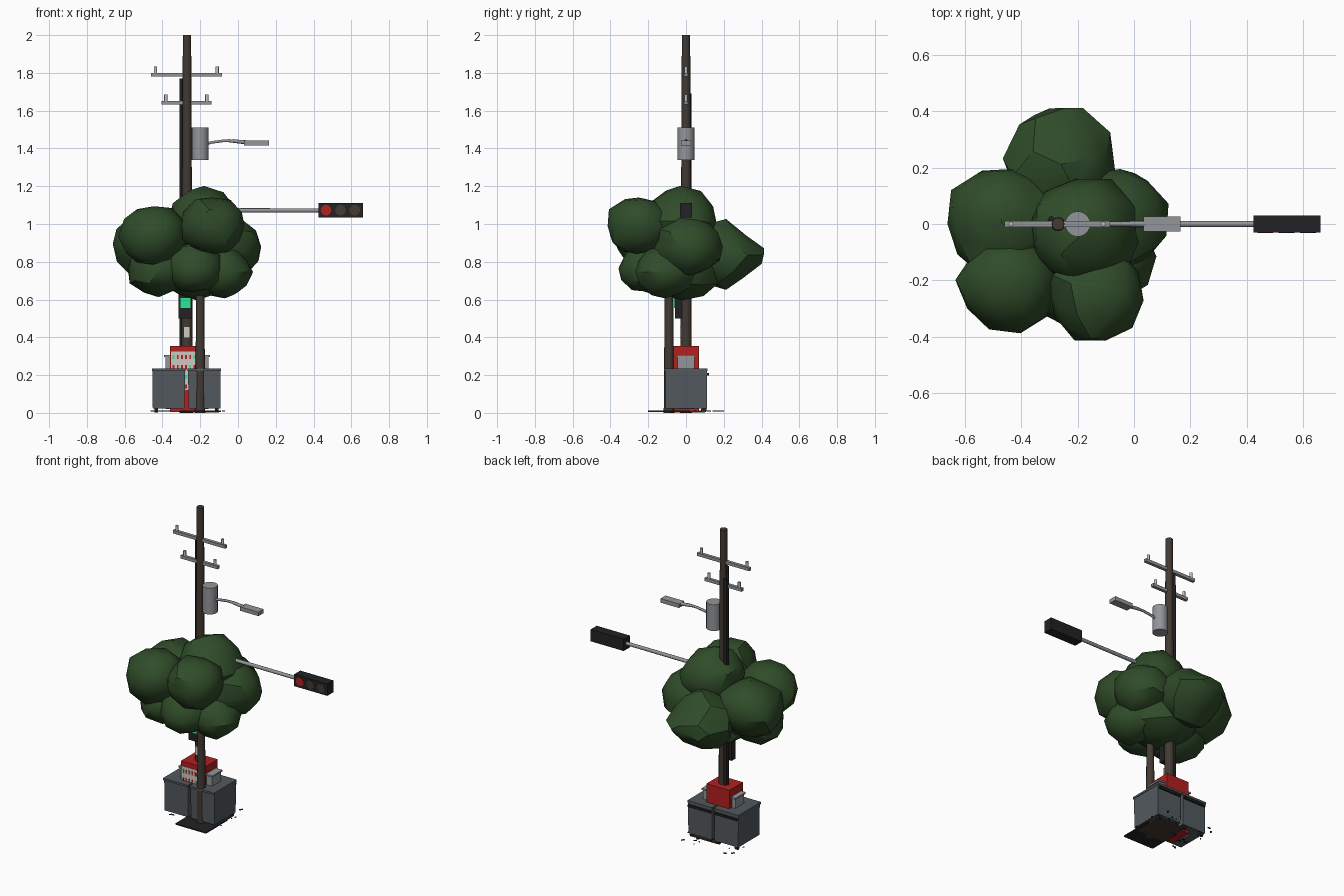
import bpy, math, random
from mathutils import Vector

if "Cube" in bpy.data.objects:
    bpy.data.objects.remove(bpy.data.objects["Cube"])
random.seed(4)


def material(name, r, g, b):
    m = bpy.data.materials.new(name)
    m.use_nodes = True
    m.diffuse_color = (r, g, b, 1)
    node = next(n for n in m.node_tree.nodes if n.type == "BSDF_PRINCIPLED")
    node.inputs["Base Color"].default_value = (r, g, b, 1)
    node.inputs["Roughness"].default_value = 0.8
    return m


LEAF = material("leaf green", .029, .072, .022)
WOOD = material("dark brown wood", .056, .041, .032)
STEEL = material("light grey steel", .29, .3, .32)
SLATE = material("slate grey", .085, .1, .11)
BLACK = material("black plastic", .016, .016, .018)
RED = material("red paint", .45, .014, .014)
WHITE = material("off white", .62, .58, .53)
GREEN = material("signal green", .02, .8, .3)
PORCELAIN = material("pale porcelain", .55, .55, .55)


def finish(name, mat, angle=None):
    ob = bpy.context.object
    ob.name = name
    ob.data.materials.append(mat)
    if angle:
        bpy.ops.object.shade_smooth_by_angle(angle=math.radians(angle))
    return ob


def box(name, mat, x, y, z):
    """Box from (low, high) pairs on each axis."""
    bpy.ops.mesh.primitive_cube_add(size=1, location=[sum(p) / 2 for p in (x, y, z)])
    ob = finish(name, mat)
    for v in ob.data.vertices:
        v.co = Vector([c * (p[1] - p[0]) for c, p in zip(v.co, (x, y, z))])
    return ob


def rod(name, mat, a, b, r1, r2=None, sides=12):
    """Tapered round bar between two points."""
    a, b = Vector(a), Vector(b)
    bpy.ops.mesh.primitive_cone_add(vertices=sides, radius1=r1, radius2=r2 or r1,
                                    depth=(b - a).length, location=(a + b) / 2)
    ob = finish(name, mat, 50)
    ob.rotation_euler = (b - a).to_track_quat("Z", "Y").to_euler()
    return ob


# Utility pole, cables running up its back, and a notice
PX = -.27
rod("utility_pole", WOOD, (PX, 0, 0), (PX, 0, 2), .031, .022, 16)
rod("cable_conduit_tall", BLACK, (-.302, .006, 0), (-.302, .006, 1.77), .009, sides=8)
rod("cable_conduit_short", BLACK, (-.294, .017, 0), (-.294, .017, 1.69), .011, sides=8)
box("pole_notice", WHITE, (-.288, -.254), (-.0315, -.024), (.4, .455))

# Crossarms with insulator pins
for tag, z, x0, x1 in (("upper", 1.79, -.46, -.085), ("lower", 1.642, -.405, -.14)):
    box(tag + "_crossarm", STEEL, (x0, x1), (-.01, .01), (z - .01, z + .01))
    for side, x in (("right", x0 + .023), ("left", x1 - .025)):
        rod(f"{tag}_{side}_insulator", PORCELAIN, (x, 0, z), (x, 0, z + .044), .009, sides=8)

# Transformer drum
rod("transformer", STEEL, (-.2, 0, 1.34), (-.2, 0, 1.51), .045, sides=20)

# Street lamp: curved arm, tapered neck and flat head
curve = bpy.data.curves.new("lamp_arm", "CURVE")
curve.dimensions = "3D"
curve.bevel_depth = .008
curve.bevel_resolution = 1
curve.use_fill_caps = True
spline = curve.splines.new("POLY")
path = ((-.18, 1.42), (-.14, 1.432), (-.08, 1.44), (-.02, 1.442), (.05, 1.432))
spline.points.add(len(path) - 1)
for p, (x, z) in zip(spline.points, path):
    p.co = (x, 0, z, 1)
curve.materials.append(STEEL)
bpy.context.collection.objects.link(bpy.data.objects.new("lamp_arm", curve))
rod("lamp_neck", STEEL, (-.05, 0, 1.441), (.04, 0, 1.433), .008, .011)
box("lamp_head", STEEL, (.033, .165), (-.026, .026), (1.416, 1.442))

# Traffic signal on its long arm
rod("signal_arm", STEEL, (PX, 0, 1.072), (.44, 0, 1.072), .012, .011)
box("signal_housing", BLACK, (.425, .662), (-.031, .031), (1.034, 1.111))
for tag, mat, x in (("red", RED, .466), ("middle", WOOD, .542), ("outer", WOOD, .618)):
    rod(tag + "_lens", mat, (x, -.028, 1.073), (x, -.0325, 1.073), .028, sides=16)

# Pedestrian signal with lamps
box("walk_signal", BLACK, (-.314, -.246), (-.058, -.02), (.5, .69))
box("walk_lamp", GREEN, (-.304, -.251), (-.064, -.056), (.555, .608))
box("stop_lamp", WOOD, (-.304, -.251), (-.064, -.056), (.625, .678))

# Vending machine with rows of goods and buttons
box("vending_machine", RED, (-.36, -.195), (-.07, .07), (.005, .355))
box("display_panel", WHITE, (-.355, -.215), (-.073, -.068), (.12, .325))
for row, z in enumerate((.296, .242, .19, .14)):
    for col in range(6):
        x = -.341 + col * .022
        mat = GREEN if (row + col) % 5 == 0 else RED
        box("goods", mat, (x - .005, x + .005), (-.076, -.072), (z - .011, z + .011))

# Utility cabinet behind the bins
box("utility_cabinet", STEEL, (-.385, -.155), (-.045, .045), (.02, .296))
box("cabinet_cap", STEEL, (-.392, -.148), (-.052, .052), (.296, .306))

# Pair of wheeled bins
for tag, x0, x1 in (("right", -.453, -.281), ("left", -.264, -.092)):
    body = box(tag + "_bin", SLATE, (x0, x1), (-.109, .111), (.024, .222))
    for v in body.data.vertices:
        if v.co.z < 0:
            v.co.x *= .98
            v.co.y *= .99
    box(tag + "_bin_lid", SLATE, (x0 - .003, x1 + .003), (-.117, .114), (.222, .235))
    box(tag + "_bin_handle", BLACK, (x0 + .005, x1 - .005), (.108, .122), (.198, .212))
    for x in (x0 + .02, x1 - .02):
        rod("bin_wheel", BLACK, (x - .009, .095, .017), (x + .009, .095, .017), .015, sides=10)

# Tree trunk and branches
rod("tree_trunk", WOOD, (-.2, -.09, 0), (-.2, -.09, .85), .028, .021, 10)
for end in ((-.42, -.15, .92), (-.1, -.2, .97), (-.25, .15, .85), (-.08, .02, .9)):
    rod("branch", WOOD, (-.2, -.09, .68), end, .016, .008, 8)

# Crown built from faceted clumps: centre, radii, then flattening towards the back
clumps = {
    "front_right": ((-.445, -.215, .935), (.178, .172, .165), 0),
    "front_left": ((-.135, -.252, .99), (.175, .172, .155), 0),
    "top": ((-.18, -.03, 1.015), (.195, .2, .178), 0),
    "right": ((-.47, .005, .895), (.203, .19, .175), 0),
    "back": ((-.26, .212, .835), (.195, .212, .18), .6),
    "left": ((-.055, .02, .88), (.178, .18, .165), .2),
    "lower_middle": ((-.22, -.02, .755), (.22, .21, .15), 0),
    "lower_left": ((-.07, -.11, .745), (.14, .16, .135), 0),
    "lower_right": ((-.42, -.12, .765), (.17, .18, .142), 0),
    "lower_front": ((-.23, -.21, .765), (.15, .14, .13), 0),
}
for tag, (centre, radii, flatten) in clumps.items():
    bpy.ops.mesh.primitive_ico_sphere_add(subdivisions=2, radius=1, location=centre)
    clump = bpy.context.object
    turn = random.uniform(0, math.tau)
    c, s = math.cos(turn), math.sin(turn)
    for v in clump.data.vertices:
        p = Vector((v.co.x * c - v.co.y * s, v.co.x * s + v.co.y * c, v.co.z))
        p *= random.uniform(.94, 1.08)
        p.z *= 1 - flatten * max(0, p.y)
        v.co = Vector([a * r for a, r in zip(p, radii)])
    finish("foliage_" + tag, LEAF, 32)

# Tree pit and litter on the ground
box("tree_grate", BLACK, (-.31, -.09), (-.2, .02), (.004, .012))
box("tree_soil", WOOD, (-.3, -.1), (-.09, .1), (.001, .01))
for i in range(36):
    x, y = random.uniform(-.46, -.07), random.uniform(-.12, .2)
    w = random.uniform(.004, .011)
    flake = box("litter", random.choice((BLACK, WOOD)), (x - w, x + w),
                (y - w / 2, y + w / 2), (.008, .012))
    flake.rotation_euler.z = random.uniform(0, math.pi)
